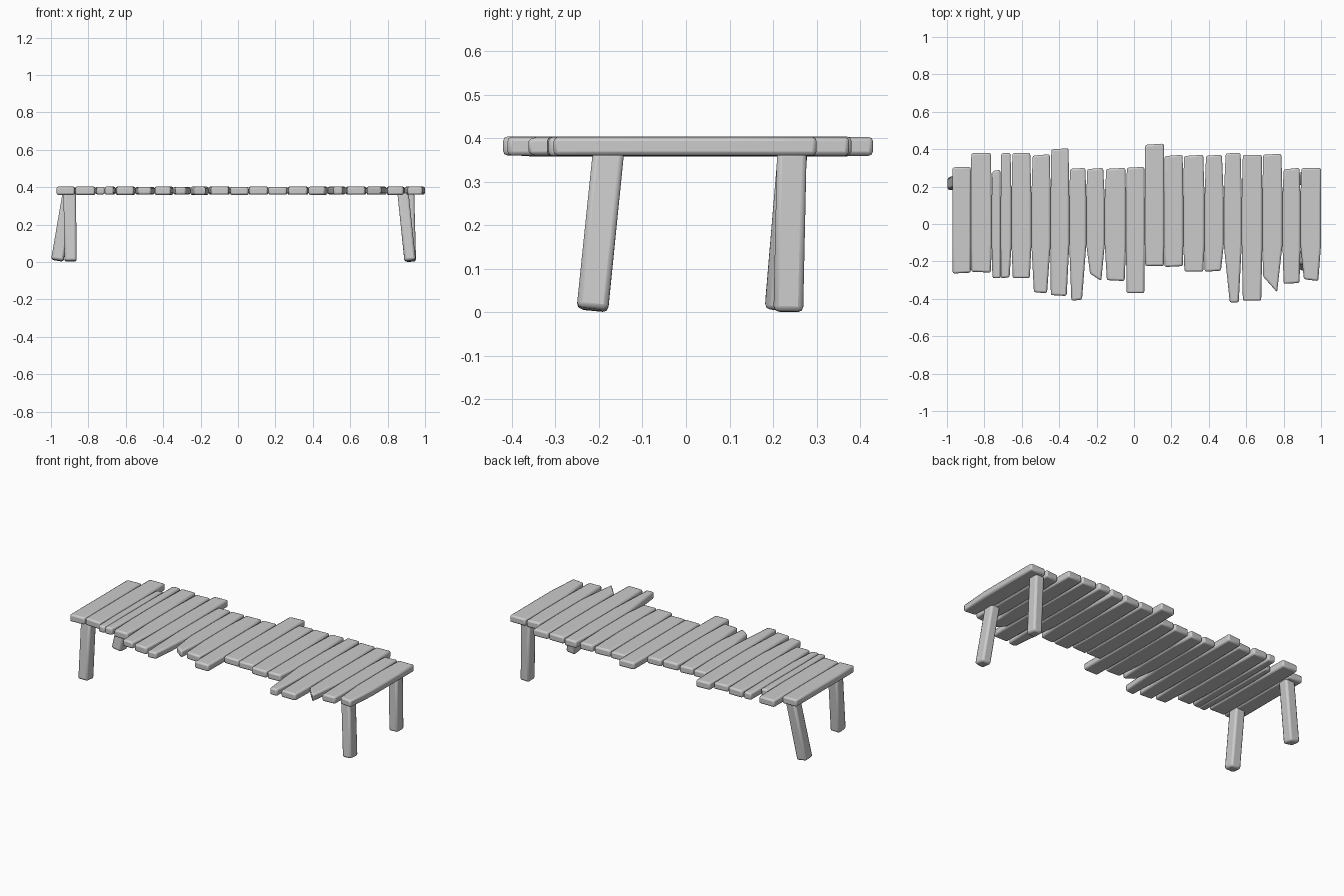
import bpy, bmesh, random

if "Cube" in bpy.data.objects:
    bpy.data.objects.remove(bpy.data.objects["Cube"])

random.seed(4)

# Planks: back x0, x1 | front x0, x1 | back y | front y at left, at right
PLANKS = [
    (-.97, -.873, -.97, -.873, .305, -.265, -.26),
    (-.87, -.765, -.87, -.765, .38, -.255, -.26),
    (-.757, -.715, -.757, -.712, .29, -.29, -.29),
    (-.71, -.66, -.712, -.665, .38, -.29, -.285),
    (-.65, -.555, -.648, -.557, .38, -.29, -.29),
    (-.542, -.45, -.535, -.465, .373, -.365, -.37),
    (-.442, -.35, -.445, -.36, .405, -.38, -.385),
    (-.342, -.26, -.335, -.278, .30, -.41, -.405),
    (-.25, -.165, -.235, -.175, .30, -.265, -.305),
    (-.148, -.047, -.145, -.05, .30, -.30, -.305),
    (-.038, .055, -.04, .055, .305, -.37, -.37),
    (.06, .16, .06, .16, .43, -.225, -.225),
    (.163, .26, .163, .262, .37, -.23, -.225),
    (.267, .37, .27, .37, .37, -.255, -.255),
    (.385, .47, .378, .465, .37, -.255, -.25),
    (.49, .57, .512, .56, .38, -.42, -.42),
    (.582, .683, .582, .68, .37, -.41, -.41),
    (.69, .788, .69, .765, .375, -.28, -.365),
    (.80, .885, .80, .885, .30, -.32, -.315),
    (.895, 1.0, .908, .985, .30, -.295, -.305),
]


def solid(name, lower, upper, bevel):
    """Prism between two matching rings, with softened edges."""
    bm = bmesh.new()
    a = [bm.verts.new(p) for p in lower]
    b = [bm.verts.new(p) for p in upper]
    n = len(a)
    bm.faces.new(a[::-1])
    bm.faces.new(b)
    for i in range(n):
        j = (i + 1) % n
        bm.faces.new((a[i], a[j], b[j], b[i]))
    bmesh.ops.recalc_face_normals(bm, faces=bm.faces)
    mesh = bpy.data.meshes.new(name)
    bm.to_mesh(mesh)
    bm.free()
    ob = bpy.data.objects.new(name, mesh)
    bpy.context.collection.objects.link(ob)
    mod = ob.modifiers.new("soft_edges", 'BEVEL')
    mod.width, mod.segments = bevel, 2
    mod.limit_method, mod.angle_limit = 'ANGLE', 0.6
    bpy.ops.object.select_all(action='DESELECT')
    ob.select_set(True)
    bpy.context.view_layer.objects.active = ob
    bpy.ops.object.shade_smooth_by_angle(angle=0.6)
    return ob


# Deck: planks meet their neighbours in the middle and part at the ends
for i, (bx0, bx1, fx0, fx1, by, fyl, fyr) in enumerate(PLANKS):
    left = (PLANKS[i - 1][1] + bx0) / 2 if i else bx0
    right = (PLANKS[i + 1][0] + bx1) / 2 if i < len(PLANKS) - 1 else bx1
    outline = [(fx0, fyl), (fx1, fyr), (right, -.11), (right, .14),
               (bx1, by), (bx0, by - random.uniform(0, .008)),
               (left, .14), (left, -.11)]
    z0 = .358 + random.uniform(0, .003)
    z1 = .404 - random.uniform(0, .003)
    solid(f"plank_{i + 1:02d}",
          [(x, y, z0) for x, y in outline],
          [(x, y, z1) for x, y in outline], .010)


# Legs: leaning square posts with rounded corners, feet cut across the lean
def leg(name, foot, head, w=.033, d=.034, top=.37):
    sx, sy = (head[0] - foot[0]) / top, (head[1] - foot[1]) / top
    corners = [(-w, -d), (w, -d), (w, d), (-w, d)]
    lift = abs(sx) * w + abs(sy) * d
    solid(name,
          [(foot[0] + x, foot[1] + y, lift - sx * x - sy * y) for x, y in corners],
          [(head[0] + x, head[1] + y, top) for x, y in corners], .012)


leg("front_left_leg", (-.895, -.213), (-.900, -.178))
leg("back_left_leg", (-.966, .215), (-.905, .245))
leg("front_right_leg", (.920, -.215), (.882, -.178), w=.030, d=.036)
leg("back_right_leg", (.922, .235), (.912, .243), w=.030)
